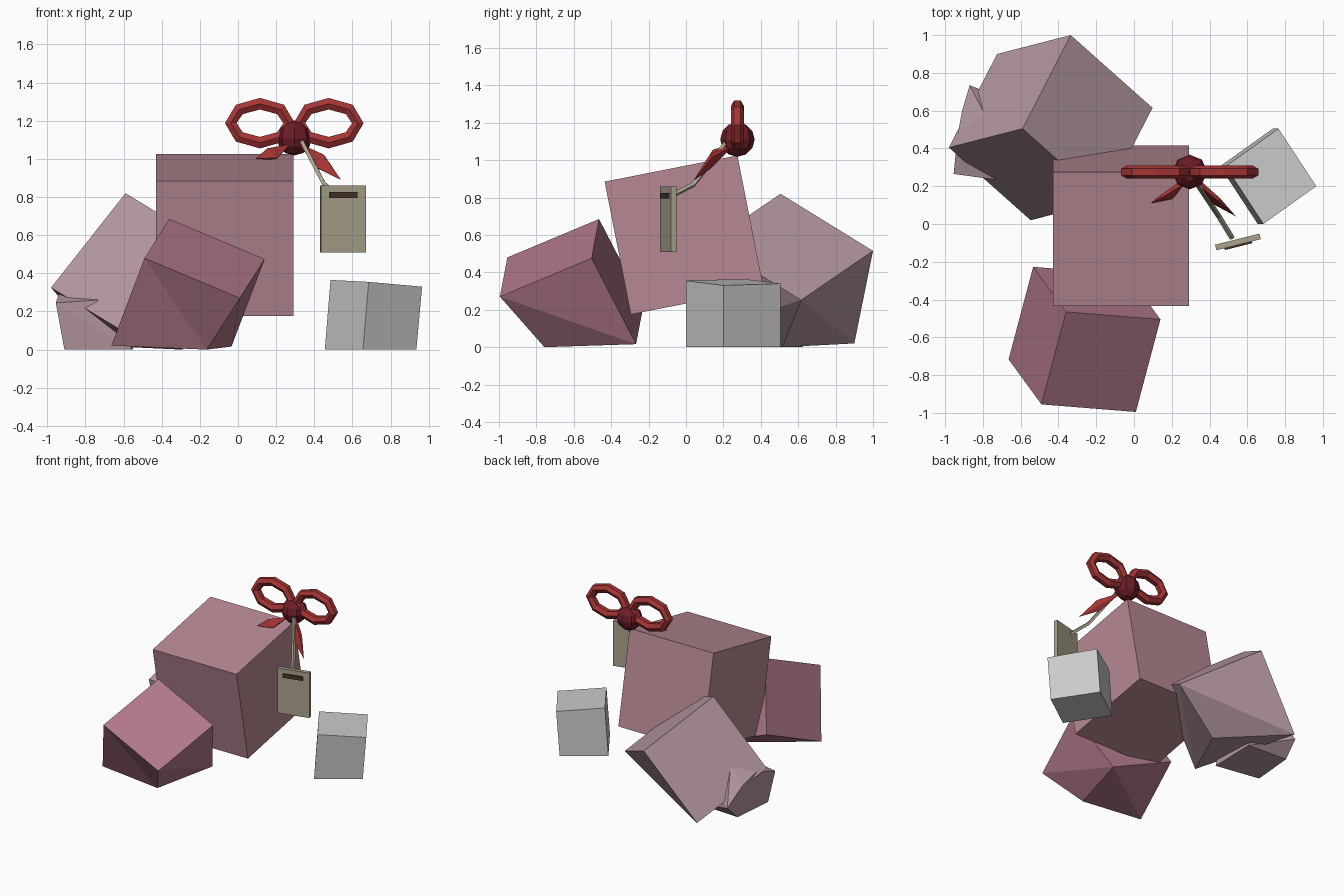
import bpy, bmesh, math
from mathutils import Vector as V

if "Cube" in bpy.data.objects:
    bpy.data.objects.remove(bpy.data.objects["Cube"])

def mat(name, c):
    m = bpy.data.materials.new(name)
    m.diffuse_color = (*c, 1)
    m.use_nodes = True
    m.node_tree.nodes["Principled BSDF"].inputs["Base Color"].default_value = m.diffuse_color
    return m

PINK = mat("pink", (.47, .25, .29))
ROSE = mat("rose", (.44, .19, .25))
MAUVE = mat("mauve", (.45, .31, .34))
RED = mat("red", (.38, .035, .035))
DARK = mat("dark_red", (.15, .012, .02))
TAN = mat("tan", (.40, .36, .26))
BROWN = mat("brown", (.06, .035, .02))

def finish(name, bm, m):
    bmesh.ops.recalc_face_normals(bm, faces=bm.faces)
    me = bpy.data.meshes.new(name)
    bm.to_mesh(me)
    bm.free()
    if m:
        me.materials.append(m)
    o = bpy.data.objects.new(name, me)
    bpy.context.collection.objects.link(o)
    return o

def crate(name, p, u, v, w, m=None, splits=()):
    """Box from a top corner and three edges, flattened where it meets the floor."""
    bm = bmesh.new()
    vs = []
    for i in range(8):
        q = V(p) + V(u) * (i & 1) + V(v) * (i >> 1 & 1) + V(w) * (i >> 2)
        q.z = max(q.z, 0)
        vs.append(bm.verts.new(q))
    for f in ((0, 1, 3, 2), (4, 6, 7, 5), (0, 4, 5, 1), (2, 3, 7, 6), (0, 2, 6, 4), (1, 5, 7, 3)):
        parts = [f]
        for a, b in splits:
            if a in f and b in f:
                c, d = [k for k in f if k not in (a, b)]
                parts = [(a, c, b), (b, d, a)]
        for t in parts:
            bm.faces.new([vs[k] for k in t])
    return finish(name, bm, m)

def hull(name, pts, m):
    bm = bmesh.new()
    for p in pts:
        bm.verts.new(p)
    r = bmesh.ops.convex_hull(bm, input=bm.verts)
    loose = [g for g in r["geom_interior"] if isinstance(g, bmesh.types.BMVert)]
    bmesh.ops.delete(bm, geom=loose, context='VERTS')
    return finish(name, bm, m)

def tube(name, pts, radius, res, cyclic, m):
    cu = bpy.data.curves.new(name, 'CURVE')
    cu.dimensions = '3D'
    cu.bevel_depth, cu.bevel_resolution, cu.use_fill_caps = radius, res, True
    s = cu.splines.new('POLY')
    s.points.add(len(pts) - 1)
    for sp, p in zip(s.points, pts):
        sp.co = (*p, 1)
    s.use_cyclic_u = cyclic
    s.use_smooth = False
    cu.materials.append(m)
    o = bpy.data.objects.new(name, cu)
    bpy.context.collection.objects.link(o)
    bpy.ops.object.select_all(action='DESELECT')
    o.select_set(True)
    bpy.context.view_layer.objects.active = o
    bpy.ops.object.convert(target='MESH')

def slab(name, loc, dims, rz, m):
    bm = bmesh.new()
    bmesh.ops.create_cube(bm, size=1)
    bmesh.ops.scale(bm, vec=dims, verts=bm.verts)
    o = finish(name, bm, m)
    o.location = loc
    o.rotation_euler = (0, 0, rz)

# Gift boxes
crate("main_box", (-.43, -.435, .885), (.722, 0, 0), (0, .71, .14), (0, .14, -.71), PINK)
crate("front_box", (-.36, -.465, .685), (.5, -.04, -.21), (-.13, -.49, -.205),
      (-.174, .238, -.459), ROSE, ((2, 7), (3, 5), (5, 6)))
crate("back_box", (-.59, .505, .82), (.255, .495, -.305), (-.39, -.1, -.495),
      (.433, -.385, -.263), MAUVE, ((3, 6), (3, 5), (5, 6)))
crate("grey_box", (.485, .305, .365), (.2, -.305, -.01), (.28, .2, -.025), (-.03, 0, -.365))

# Small box poking out from under the back box
hull("small_box", [(-.955, .265, .245), (-.91, .29, 0), (-.935, .465, .31), (-.91, .6, .25),
                   (-.87, .735, .11), (-.88, .62, 0), (-.79, .58, .37), (-.735, .235, .26),
                   (-.56, .23, 0), (-.58, .24, .15), (-.55, .6, 0), (-.6, .6, .2)], MAUVE)

# Bow loops
for side, s in (("left", -1), ("right", 1)):
    ring = [(.295 + s * .18 + .153 * math.cos(i * math.pi / 4), .275,
             1.187 + .102 * math.sin(i * math.pi / 4)) for i in range(8)]
    tube("bow_loop_" + side, ring, .035, 1, True, RED)

# Bow knot
bm = bmesh.new()
bmesh.ops.create_uvsphere(bm, u_segments=8, v_segments=6, radius=.092)
finish("bow_knot", bm, DARK).location = (.295, .275, 1.11)

# Bow tails: thin leaf shapes
def tail(name, root, side_a, side_b, tip):
    n = (V(side_a) - V(root)).cross(V(side_b) - V(root)).normalized() * .014
    pts = [V(root) + n, V(root) - n, V(tip)]
    for p in (side_a, side_b):
        pts += [V(p) + n * .7, V(p) - n * .7]
    hull(name, pts, RED)

tail("bow_tail_left", (.27, .23, 1.07), (.15, .15, 1.05), (.2, .14, 1.0), (.09, .11, 1.0))
tail("bow_tail_right", (.32, .24, 1.08), (.45, .13, 1.02), (.41, .12, .955), (.54, .04, .89))

# Hanging tag with its string and slot
tube("tag_string", [(.33, .22, 1.1), (.45, .04, .87), (.52, -.075, .81)], .014, 0, False, TAN)
slab("tag", (.55, -.095, .685), (.242, .03, .35), math.radians(14), TAN)
slab("tag_slot", (.552, -.112, .81), (.15, .016, .03), math.radians(14), BROWN)
